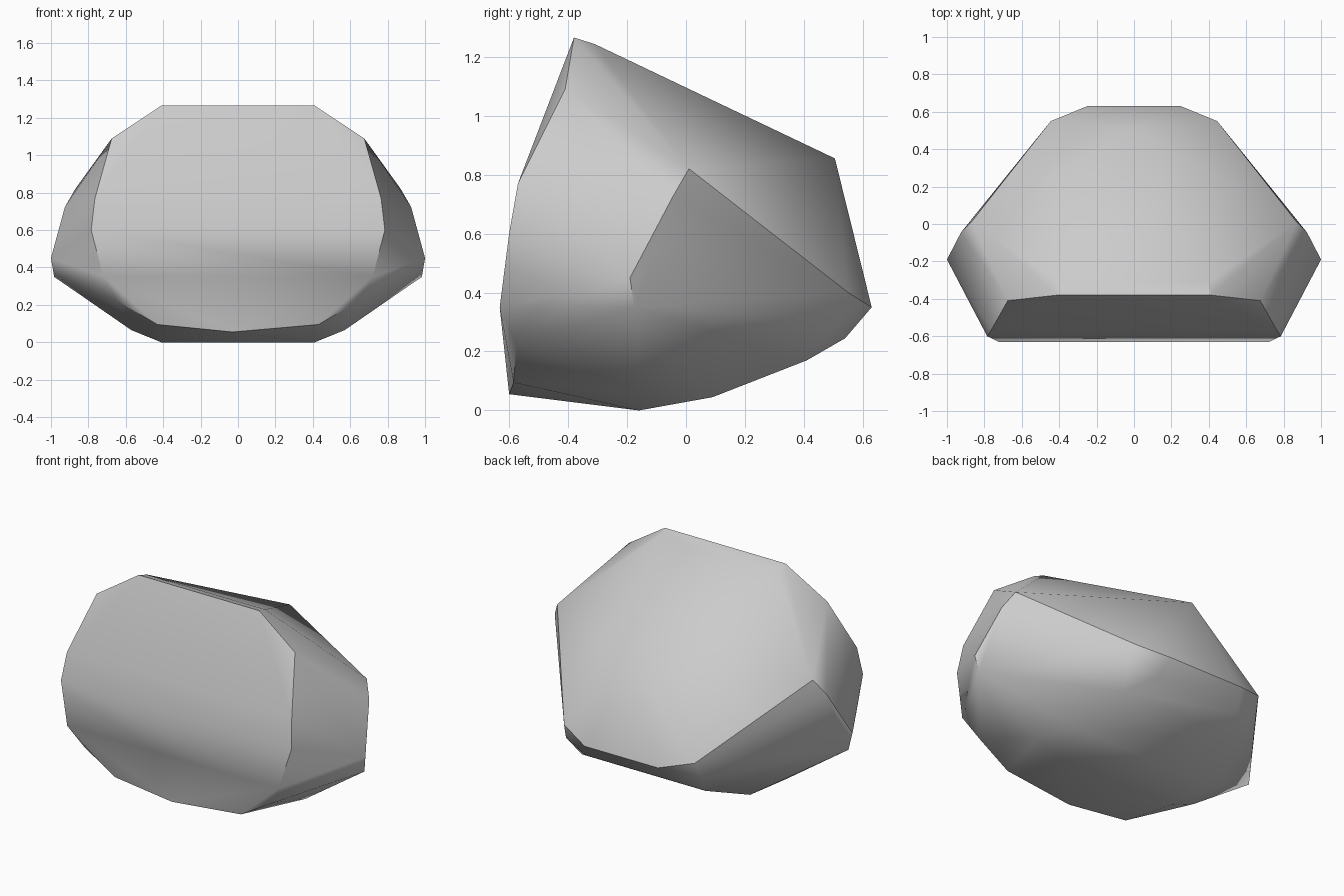
import bpy
import bmesh
import math

cube = bpy.data.objects.get("Cube")
if cube:
    bpy.data.objects.remove(cube, do_unlink=True)

# Plain stone colour
stone = bpy.data.materials.new("stone_grey")
stone.use_nodes = True
grey = (0.6, 0.6, 0.6, 1)
stone.diffuse_color = grey
stone.node_tree.nodes["Principled BSDF"].inputs["Base Color"].default_value = grey

# Corner points of one half of the boulder, grouped by region
front_rim = [(.41, -.38, 1.265), (.675, -.41, 1.09), (.765, -.57, .77), (.785, -.6, .6),
             (.72, -.632, .35), (.645, -.575, .22), (.43, -.585, .095)]
flank = [(1, -.19, .45), (.983, -.175, .35), (.925, -.045, .725), (.87, .01, .82)]
back = [(.46, .51, .3), (.445, .55, .4), (.25, .63, .35), (.3, .54, .245)]
underside = [(.42, .41, .17), (.5, .09, .045), (.57, -.16, .065), (.41, -.16, 0)]
crown = [(.4, -.31, 1.243)]
# Points on the centre line
centre = [(0, .505, .855), (-.03, -.6, .055)]


def mirrored(points):
    return [(side * x, y, z) for x, y, z in points for side in (1, -1)]


# Boulder: a faceted convex body wrapped around the corners
bm = bmesh.new()
for point in mirrored(front_rim + flank + back + underside + crown) + centre:
    bm.verts.new(point)
hull = bmesh.ops.convex_hull(bm, input=bm.verts[:])
unused = [v for v in set(hull["geom_interior"] + hull["geom_unused"])
          if isinstance(v, bmesh.types.BMVert)]
bmesh.ops.delete(bm, geom=unused, context='VERTS')
bmesh.ops.dissolve_limit(bm, angle_limit=math.radians(1), verts=bm.verts[:], edges=bm.edges[:])
bmesh.ops.recalc_face_normals(bm, faces=bm.faces[:])

mesh = bpy.data.meshes.new("boulder")
bm.to_mesh(mesh)
bm.free()
mesh.materials.append(stone)
boulder = bpy.data.objects.new("boulder", mesh)
bpy.context.collection.objects.link(boulder)

# Soft shading across shallow creases, crisp at the sharp ones
bpy.ops.object.select_all(action='DESELECT')
boulder.select_set(True)
bpy.context.view_layer.objects.active = boulder
bpy.ops.object.shade_smooth_by_angle(angle=math.radians(30))
